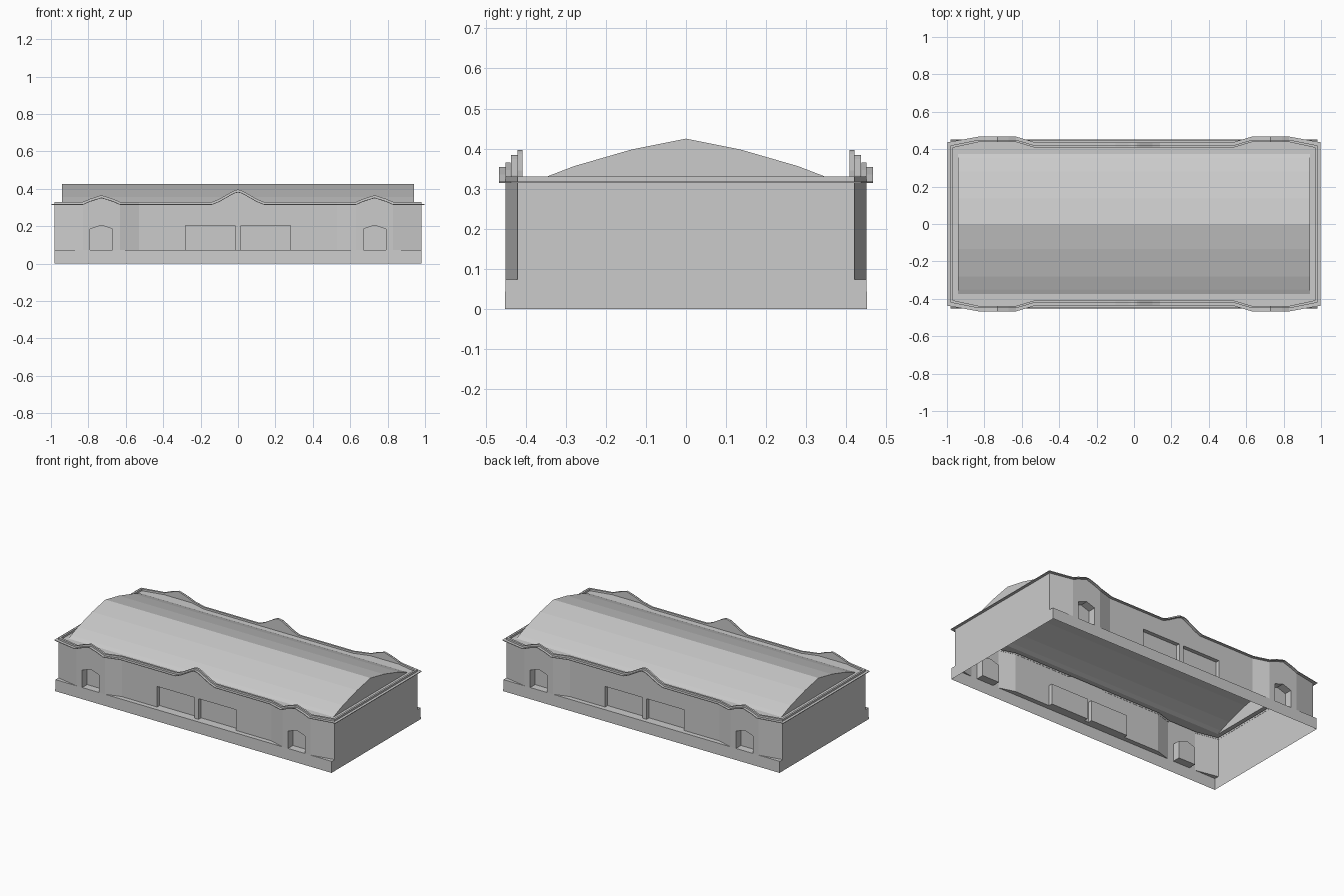
import bpy

if "Cube" in bpy.data.objects:
    bpy.data.objects.remove(bpy.data.objects["Cube"])

LEDGE = 0.073   # top of plinth
EAVE = 0.33     # straight parapet height

# Half facade plan: (x, wall distance from centre, parapet height)
half = [(0, .42, .396), (.015, .42, .393), (.03, .42, .386), (.10, .42, .346),
        (.14, .42, EAVE), (.28, .42, EAVE), (.53, .42, EAVE), (.63, .45, EAVE),
        (.67, .45, .347), (.73, .45, .366), (.79, .45, .347), (.83, .45, EAVE),
        (.98, .42, EAVE)]
facade = [(-x, y, z) for x, y, z in half[:0:-1]] + half

# Recessed openings: x start, x end, depth, head height, centre peak
openings = [(-.79, -.67, .05, .185, .205), (.67, .79, .05, .185, .205),
            (-.28, -.015, .025, .205, .205), (.015, .28, .025, .205, .205)]


def make(name, verts, faces):
    mesh = bpy.data.meshes.new(name)
    mesh.from_pydata(verts, [], faces)
    mesh.update()
    obj = bpy.data.objects.new(name, mesh)
    bpy.context.collection.objects.link(obj)
    return obj


def ring(fn):
    """Closed loop: front facade left to right, then back facade returning."""
    front = [fn(*p) for p in facade]
    return [(x, -y, z) for x, y, z in front] + [(-x, y, z) for x, y, z in front]


def loft(name, rings):
    n = len(rings[0])
    faces = [(k * n + i, k * n + (i + 1) % n, (k + 1) * n + (i + 1) % n, (k + 1) * n + i)
             for k in range(len(rings) - 1) for i in range(n)]
    return make(name, [v for r in rings for v in r], faces)


def offset(out, dz=None, level=None):
    def fn(x, y, z):
        return (x + (out if x > .9 else -out if x < -.9 else 0), y + out,
                level if level is not None else z + dz)
    return ring(fn)


# Plinth with ledge running up to the wall line
loft("plinth", [ring(lambda x, y, z: (x, .452, 0)),
                ring(lambda x, y, z: (x, .45, LEDGE)),
                offset(0, level=LEDGE)])

# Walls with recessed windows and door panels
verts, faces = [], []


def quad(*pts):
    faces.append(tuple(range(len(verts), len(verts) + 4)))
    verts.extend(pts)


loop = offset(0, dz=-.013)
for i, p in enumerate(loop):
    q = loop[(i + 1) % len(loop)]
    mid = (p[0] + q[0]) / 2
    hole = next((o for o in openings if o[0] < mid < o[1]), None)

    def at(v, z, d=0):
        return (v[0], v[1] - d * (1 if v[1] > 0 else -1), z)
    if not hole:
        quad(at(p, LEDGE), at(q, LEDGE), q, p)
        continue
    x0, x1, d, low, peak = hole

    def edge(v):
        return min(abs(v[0] - x0), abs(v[0] - x1)) < 1e-5
    hp, hq = (low if edge(v) else peak for v in (p, q))
    quad(at(p, hp), at(q, hq), q, p)
    quad(at(p, LEDGE, d), at(q, LEDGE, d), at(q, hq, d), at(p, hp, d))
    quad(at(p, LEDGE), at(q, LEDGE), at(q, LEDGE, d), at(p, LEDGE, d))
    quad(at(p, hp, d), at(q, hq, d), at(q, hq), at(p, hp))
    if edge(p):
        quad(at(p, LEDGE), at(p, LEDGE, d), at(p, hp, d), at(p, hp))
    if edge(q):
        quad(at(q, LEDGE, d), at(q, LEDGE), at(q, hq), at(q, hq, d))
make("walls", verts, faces)

# Two-step cornice, parapet and the gutter reaching the roof edge
loft("cornice", [offset(0, dz=-.016), offset(.017, dz=-.016), offset(.017, dz=-.012),
                 offset(0, dz=-.012), offset(0, dz=0), offset(-.012, dz=0),
                 offset(-.012, level=.318),
                 ring(lambda x, y, z: (x * .94 / .98, .375, .318))])

# Faceted curved roof with gable ends, open underneath
side = [(.375, .318), (.35, .329), (.28, .356), (.135, .398)]
profile = [(-y, z) for y, z in side] + [(0, .425)] + side[::-1]
n = len(profile)
rv = [(x, y, z) for x in (-.94, .94) for y, z in profile]
rf = [(i, n + i, n + i + 1, i + 1) for i in range(n - 1)]
rf += [tuple(range(n)), tuple(range(2 * n - 1, n - 1, -1))]
make("roof", rv, rf)
